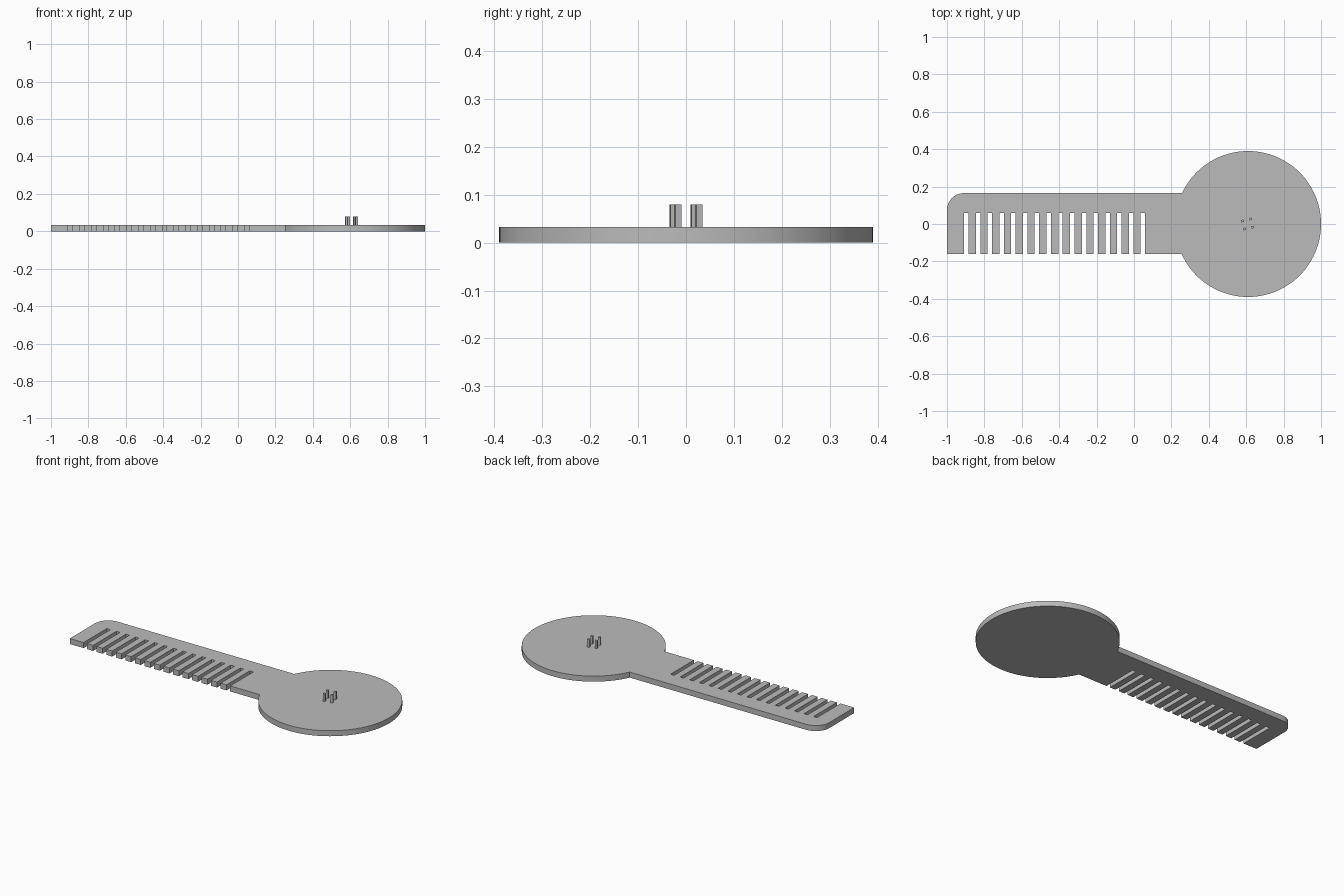
import bpy
import bmesh
from math import sin, cos, asin, pi, radians
from mathutils import Matrix, Vector

cube = bpy.data.objects.get("Cube")
if cube:
    bpy.data.objects.remove(cube)

THICK = 0.033
DISC_X, DISC_R = 0.61, 0.39
BACK, FRONT = 0.165, -0.16
CORNER = 0.09
SLOTS, PITCH, SLOT_W, SLOT_TOP = 16, 0.063, 0.024, 0.06
SLOT_X = -0.909

grey = bpy.data.materials.new("plain grey")
grey.use_nodes = True
colour = (0.5, 0.5, 0.5, 1)
grey.diffuse_color = colour
grey.node_tree.nodes["Principled BSDF"].inputs["Base Color"].default_value = colour


def arc(cx, cy, r, start, end, steps):
    angles = [start + (end - start) * i / steps for i in range(steps + 1)]
    return [(cx + r * cos(a), cy + r * sin(a)) for a in angles]


def prism(name, outline, z0, z1):
    bm = bmesh.new()
    base = bm.faces.new([bm.verts.new((x, y, z0)) for x, y in outline])
    top = bmesh.ops.extrude_face_region(bm, geom=[base], use_keep_orig=True)
    moved = [v for v in top["geom"] if isinstance(v, bmesh.types.BMVert)]
    bmesh.ops.translate(bm, verts=moved, vec=(0, 0, z1 - z0))
    bmesh.ops.recalc_face_normals(bm, faces=bm.faces)
    mesh = bpy.data.meshes.new(name)
    bm.to_mesh(mesh)
    bm.free()
    mesh.materials.append(grey)
    obj = bpy.data.objects.new(name, mesh)
    bpy.context.collection.objects.link(obj)
    return obj


# Comb handle and round head as one outline: front edge with slots first
outline = [(-1, FRONT)]
for i in range(SLOTS):
    x = SLOT_X + i * PITCH
    outline += [(x, FRONT), (x, SLOT_TOP), (x + SLOT_W, SLOT_TOP), (x + SLOT_W, FRONT)]

# Round head, from the front neck around to the back neck
outline += arc(DISC_X, 0, DISC_R, -pi - asin(FRONT / DISC_R), pi - asin(BACK / DISC_R), 96)

# Rounded back corner of the handle end
outline += arc(-1 + CORNER, BACK - CORNER, CORNER, pi / 2, pi, 12)
plate = prism("comb_plate", outline, 0, THICK)

# Four small square pins standing on the head
turn = Matrix.Rotation(radians(13), 2)


def square(cx, cy, half):
    return [Vector((cx + sx * half, cy + sy * half))
            for sx, sy in ((-1, -1), (1, -1), (1, 1), (-1, 1))]


for i, centre in enumerate(square(0, 0, 0.0225)):
    corners = [turn @ p + Vector((0.607, 0)) for p in square(*centre, 0.0065)]
    prism(f"pin_{i + 1}", corners, THICK - 0.005, 0.08)

# Smooth the curved rims, keep other edges sharp
bpy.ops.object.select_all(action="DESELECT")
plate.select_set(True)
bpy.context.view_layer.objects.active = plate
bpy.ops.object.shade_smooth_by_angle(angle=radians(30))
